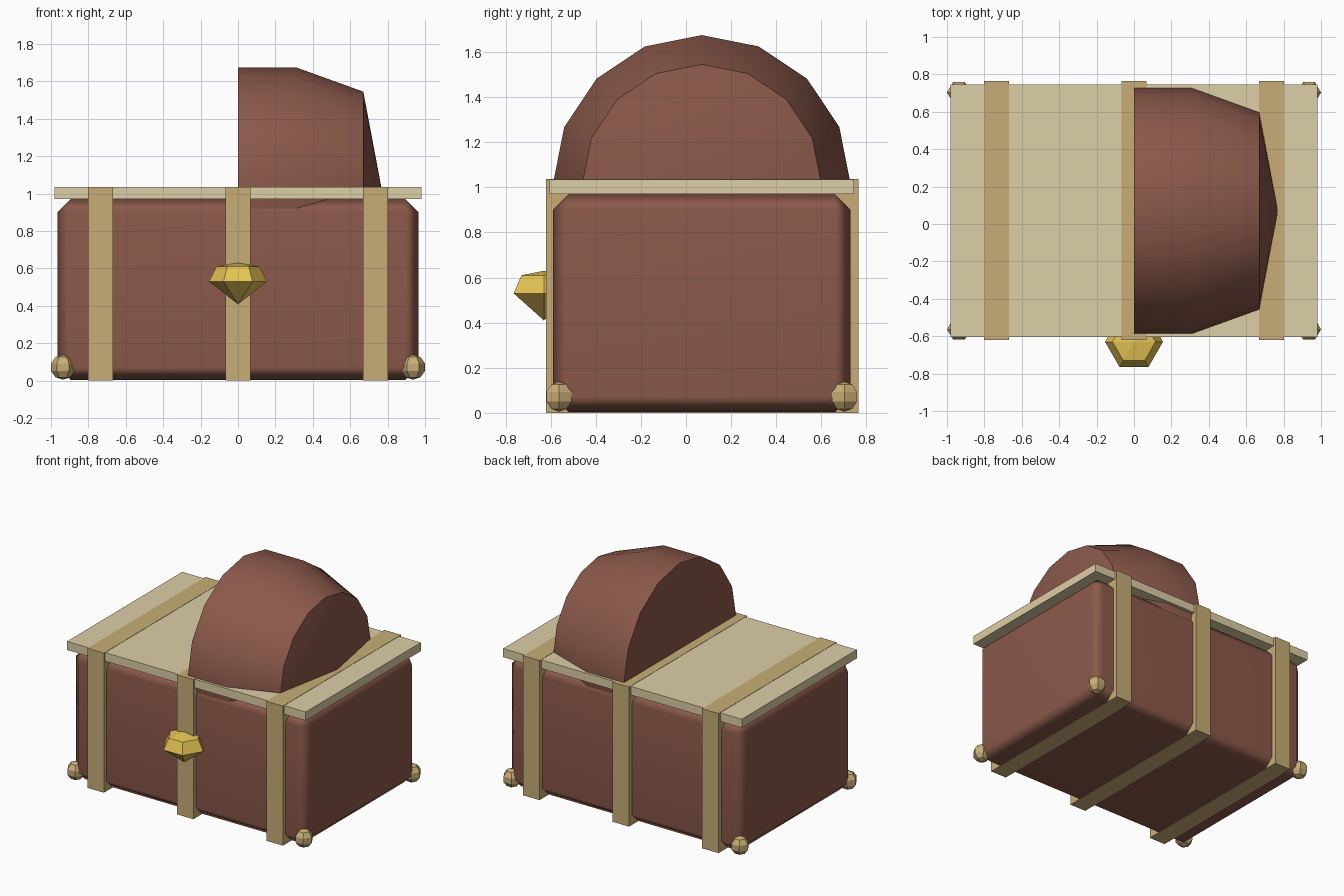
import bpy, bmesh, math

if "Cube" in bpy.data.objects:
    bpy.data.objects.remove(bpy.data.objects["Cube"])

YC = 0.07  # depth centre of the chest


def material(name, rgb):
    m = bpy.data.materials.new(name)
    m.diffuse_color = (*rgb, 1)
    m.use_nodes = True
    m.node_tree.nodes["Principled BSDF"].inputs["Base Color"].default_value = m.diffuse_color
    return m


BROWN = material("brown_wood", (0.26, 0.10, 0.068))
TAN = material("tan_strap", (0.58, 0.42, 0.18))
PALE = material("pale_rim", (0.72, 0.62, 0.38))
GOLD = material("gold", (0.79, 0.55, 0.09))


def finish(ob, name, mat, smooth=None):
    ob.name = name
    ob.data.materials.append(mat)
    if smooth:
        bpy.ops.object.select_all(action='DESELECT')
        ob.select_set(True)
        bpy.context.view_layer.objects.active = ob
        bpy.ops.object.shade_smooth_by_angle(angle=math.radians(smooth))
    return ob


def box(name, x, y, z, mat):
    bpy.ops.mesh.primitive_cube_add(size=1)
    ob = bpy.context.object
    lims = (x, y, z)
    for v in ob.data.vertices:
        v.co = [a + (c + 0.5) * (b - a) for c, (a, b) in zip(v.co, lims)]
    return finish(ob, name, mat)


def lathe(name, profile, sides, place, mat, smooth=None):
    """Revolve (radius, height) points; place(a, b, h) maps to the scene."""
    bm = bmesh.new()
    rings = []
    for r, h in profile:
        n = sides if r > 0 else 1
        rings.append([bm.verts.new(place(r * math.cos(2 * math.pi * i / sides),
                                         r * math.sin(2 * math.pi * i / sides), h))
                      for i in range(n)])
    for lo, hi in zip(rings, rings[1:]):
        for i in range(sides):
            j = (i + 1) % sides
            quad = [lo[i % len(lo)], lo[j % len(lo)], hi[j % len(hi)], hi[i % len(hi)]]
            bm.faces.new(list(dict.fromkeys(quad)))
    for ring in (rings[0], rings[-1]):
        if len(ring) > 1:
            bm.faces.new(ring)
    bmesh.ops.recalc_face_normals(bm, faces=bm.faces)
    me = bpy.data.meshes.new(name)
    bm.to_mesh(me)
    bm.free()
    ob = bpy.data.objects.new(name, me)
    bpy.context.collection.objects.link(ob)
    return finish(ob, name, mat, smooth)


# chest body with chamfered, softly shaded edges
body = box("chest_body", (-0.965, 0.965), (-0.59, 0.73), (0.003, 0.97), BROWN)
bev = body.modifiers.new("chamfer", 'BEVEL')
bev.width = 0.07
bev.segments = 1
body.data.shade_smooth()
body.modifiers.new("flat_panels", 'WEIGHTED_NORMAL')

# rim board
box("lid_rim", (-0.98, 0.98), (-0.605, 0.745), (0.97, 1.034), PALE)

# three straps
for label, x in (("left", -0.735), ("middle", 0), ("right", 0.735)):
    box(label + "_strap", (x - 0.068, x + 0.068), (-0.62, 0.765), (0, 1.036), TAN)

# domed lid half, lying along x, sunk into the body
lathe("domed_lid", [(0.66, 0), (0.66, 0.31), (0.53, 0.67), (0, 0.77)], 16,
      lambda a, b, h: (h, YC + a, 1.015 + b), BROWN, 30)

# gem-shaped latch
lathe("latch_gem", [(0, 0.41), (0.155, 0.53), (0.115, 0.61), (0, 0.63)], 6,
      lambda a, b, h: (a, b - 0.63, h), GOLD)

# corner feet
for sx, xn in ((-1, "left"), (1, "right")):
    for sy, yn in ((-1, "front"), (1, "back")):
        bpy.ops.mesh.primitive_uv_sphere_add(segments=6, ring_count=5, radius=0.067,
                                             location=(sx * 0.936, YC + sy * 0.633, 0.072))
        foot = bpy.context.object
        foot.rotation_euler.z = math.radians(30)
        finish(foot, f"{yn}_{xn}_foot", TAN)
